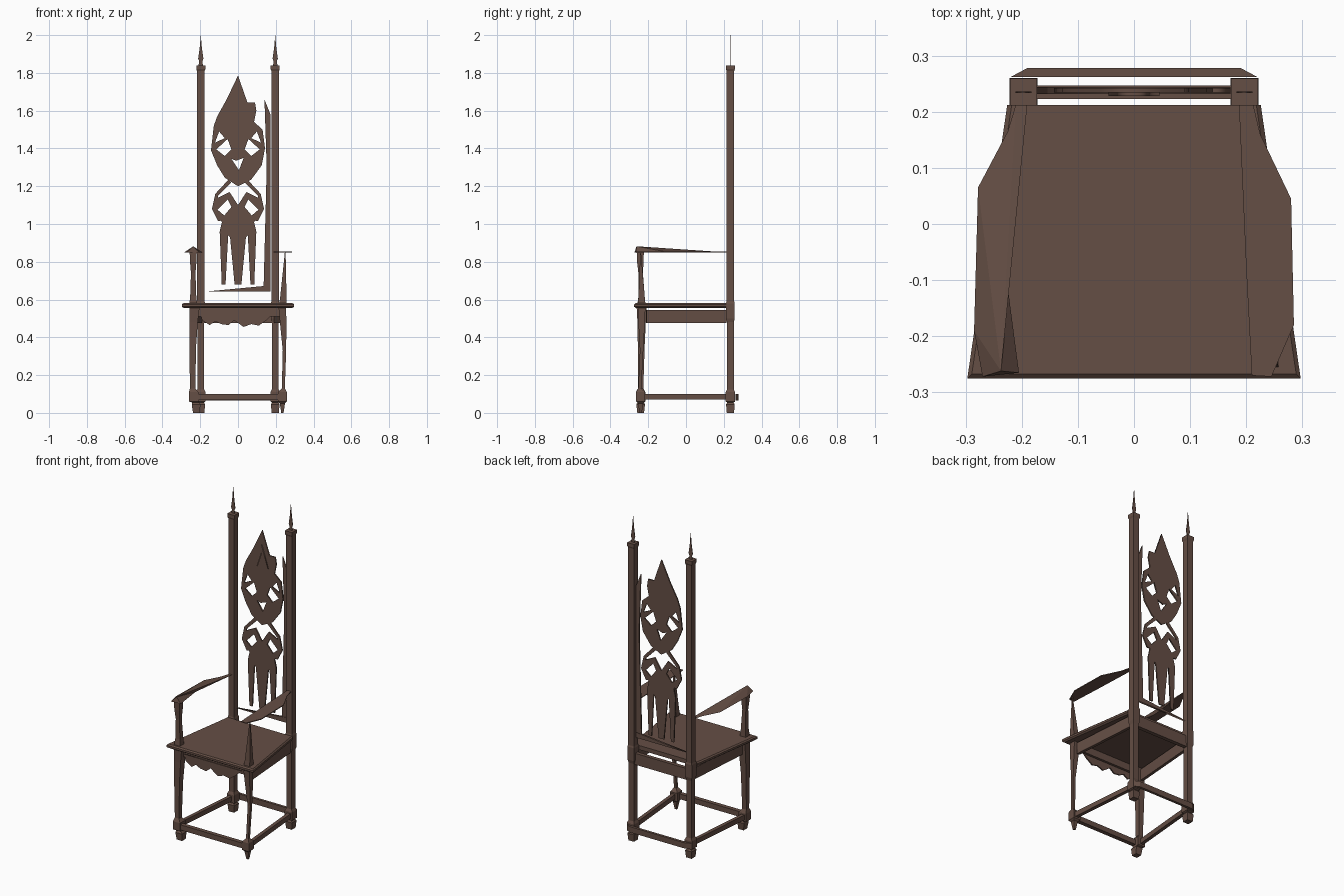
import bpy, bmesh, math
from mathutils import Matrix, Vector

cube = bpy.data.objects.get("Cube")
if cube:
    bpy.data.objects.remove(cube, do_unlink=True)

wood = bpy.data.materials.new("dark brown wood")
wood.use_nodes = True
COLOUR = (0.13, 0.077, 0.059, 1)
wood.diffuse_color = COLOUR
wood.node_tree.nodes["Principled BSDF"].inputs["Base Color"].default_value = COLOUR


def add(name, bm):
    bmesh.ops.recalc_face_normals(bm, faces=bm.faces)
    mesh = bpy.data.meshes.new(name)
    bm.to_mesh(mesh)
    bm.free()
    mesh.materials.append(wood)
    obj = bpy.data.objects.new(name, mesh)
    bpy.context.scene.collection.objects.link(obj)
    return obj


def loft(name, rings):
    """Skin equal-sized rings of points and cap both ends."""
    bm = bmesh.new()
    rows = [[bm.verts.new(p) for p in ring] for ring in rings]
    n = len(rows[0])
    for a, b in zip(rows, rows[1:]):
        for i in range(n):
            j = (i + 1) % n
            bm.faces.new((a[i], a[j], b[j], b[i]))
    bm.faces.new(rows[0])
    bm.faces.new(rows[-1])
    return add(name, bm)


def square(x, y, z, hx, hy):
    return [(x - hx, y - hy, z), (x + hx, y - hy, z), (x + hx, y + hy, z), (x - hx, y + hy, z)]


def column(name, profile):
    """Square turning; each profile row is x, y, z, half width."""
    return loft(name, [square(x, y, z, h, h) for x, y, z, h in profile])


def rail(name, start, end, half_width, z0, z1):
    """Straight bar between two plan points."""
    a, b = Vector(start), Vector(end)
    side = (b - a).orthogonal().normalized() * half_width
    plan = [a + side, b + side, b - side, a - side]
    return loft(name, [[(p.x, p.y, z) for p in plan] for z in (z0, z1)])


def plate(name, outlines, y, half_depth):
    """Upright fretwork plate; inner outlines become holes."""
    curve = bpy.data.curves.new(name, "CURVE")
    curve.dimensions = "2D"
    curve.fill_mode = "BOTH"
    curve.extrude = half_depth
    for points in outlines:
        spline = curve.splines.new("POLY")
        spline.points.add(len(points) - 1)
        for point, (x, z) in zip(spline.points, points):
            point.co = (x, z, 0, 1)
        spline.use_cyclic_u = True
    helper = bpy.data.objects.new(name + " helper", curve)
    bpy.context.scene.collection.objects.link(helper)
    graph = bpy.context.evaluated_depsgraph_get()
    mesh = bpy.data.meshes.new_from_object(helper.evaluated_get(graph))
    bm = bmesh.new()
    bm.from_mesh(mesh)
    bpy.data.objects.remove(helper, do_unlink=True)
    bpy.data.meshes.remove(mesh)
    bm.transform(Matrix.Translation((0, y, 0)) @ Matrix.Rotation(math.pi / 2, 4, "X"))
    return add(name, bm)


def mirrored(points):
    return points + [(-x, z) for x, z in reversed(points) if x]


def flip(points):
    return [(-x, z) for x, z in points]


# Back posts with flat spear finials
for s, side in ((-1, "right"), (1, "left")):
    x, y = s * 0.197, 0.235
    profile = [(0.0, .019), (.045, .023), (.055, .016), (.06, .025), (.11, .025), (.125, .018),
               (.48, .018), (.5, .023), (.58, .023), (.59, .02), (1.81, .02), (1.82, .024), (1.84, .024)]
    column(side + " back post", [(x, y, z, h) for z, h in profile])
    spear = mirrored([(0, 2.0), (-.006, 1.93), (-.014, 1.875), (-.008, 1.86), (-.012, 1.84)])
    plate(side + " finial", [[(x + px, pz) for px, pz in spear]], y, .0015)

# Front legs, the left one slimmer and pointed at the foot
column("right front leg", [(-.22, -.24, 0, .018), (-.222, -.24, .045, .023), (-.225, -.24, .055, .017),
       (-.235, -.24, .06, .025), (-.235, -.24, .11, .025), (-.24, -.24, .13, .014),
       (-.24, -.237, .35, .018), (-.235, -.235, .48, .022), (-.23, -.235, .555, .026)])
column("left front leg", [(.235, -.24, 0, .006), (.235, -.24, .05, .014), (.235, -.24, .06, .024),
       (.235, -.24, .11, .024), (.24, -.245, .13, .008), (.246, -.235, .33, .009),
       (.24, -.235, .46, .016), (.235, -.235, .555, .02)])

# Seat with a bevelled edge
levels = ((.555, .01), (.562, 0), (.574, 0), (.581, .008))
loft("seat", [[(-.297 + i, -.275 + i, z), (.297 - i, -.275 + i, z), (.226 - i, .212, z), (-.226 + i, .212, z)]
              for z, i in levels])

# Seat rails and low stretchers
for s, side in ((-1, "right"), (1, "left")):
    rail(side + " seat rail", (s * .232, -.21), (s * .2, .215), .009, .475, .545)
    rail(side + " stretcher", (s * .238, -.22), (s * .2, .22), .011, .07, .1)
rail("back seat rail", (-.18, .235), (.18, .235), .012, .475, .545)
rail("front seat rail", (-.22, -.225), (.22, -.225), .009, .51, .556)
rail("front stretcher", (-.235, -.25), (.235, -.25), .013, .068, .1)
loft("back stretcher", [[(-.22, .262, z), (.22, .262, z), (.19, .278, z), (-.19, .278, z)] for z in (.065, .1)])

# Scalloped apron
plate("front apron", [[(-.2, .53), (-.19, .49), (-.15, .465), (-.12, .485), (-.09, .47), (-.05, .465),
      (-.02, .49), (.03, .455), (.07, .47), (.11, .462), (.15, .49), (.19, .53)]], -.235, .004)

# Armrests and their supports
left_plan = [(.21, -.27), (.245, -.272), (.285, -.18), (.28, .045), (.225, .16), (.212, .215), (.187, .215), (.2, -.08)]
loft("left armrest", [[(x, y, z) for x, y in left_plan] for z in (.85, .855)])

right_plan = [(-.205, -.265), (-.228, -.09), (-.19, .215), (-.21, .215), (-.225, .165),
              (-.278, .065), (-.28, -.01), (-.285, -.19), (-.27, -.272)]
bm = bmesh.new()
rim = [bm.verts.new((x, y, .85)) for x, y in right_plan]
crest = bm.verts.new((-.237, -.262, .882))
bm.faces.new(rim)
for a, b in zip(rim, rim[1:] + rim[:1]):
    bm.faces.new((a, b, crest))
add("right armrest", bm)

column("right arm support", [(-.237, -.237, .58, .02), (-.237, -.235, .62, .016), (-.237, -.24, .74, .012),
       (-.237, -.242, .8, .017), (-.237, -.242, .855, .019)])
column("left arm support", [(.238, -.235, .58, .02), (.24, -.235, .61, .017), (.25, -.24, .85, .002)])

# Carved back panel: pointed head with pierced openings
head = [(0, 1.786), (-.06, 1.66), (-.11, 1.57), (-.128, 1.52), (-.143, 1.39), (-.11, 1.31), (-.07, 1.245),
        (0, 1.2), (.07, 1.235), (.125, 1.31), (.143, 1.4), (.13, 1.5), (.085, 1.54), (.097, 1.6),
        (.09, 1.643), (.05, 1.643)]
eye = [(-.115, 1.395), (-.055, 1.45), (-.035, 1.395), (-.07, 1.36)]
brow = [(-.122, 1.43), (-.1, 1.49), (-.07, 1.455)]
mouth = [(-.035, 1.345), (-.01, 1.335), (.03, 1.35), (.005, 1.285)]
plate("back panel head", [head, eye, flip(eye), brow, flip(brow), mouth], .238, .004)

# Raised gable and forelock on the head
plate("head gable", [[(0, 1.7), (-.045, 1.56), (-.03, 1.56), (0, 1.65), (.03, 1.56), (.045, 1.56)]], .232, .004)

# Side scrolls joining head and body
scroll = [(-.05, 1.235), (-.12, 1.16), (-.138, 1.08), (-.105, 1.015), (-.08, 1.02),
          (-.118, 1.085), (-.105, 1.15), (-.035, 1.22)]
for points, side in ((scroll, "right"), (flip(scroll), "left")):
    plate(side + " panel scroll", [points], .238, .004)

# Body with pierced wings and three long prongs
body = mirrored([(0, 1.1), (-.045, 1.17), (-.115, 1.135), (-.12, 1.07), (-.085, 1.01), (-.097, .96),
                 (-.086, .68), (-.066, .68), (-.052, .94), (-.042, .93), (-.018, .68)])
wing = [(-.108, 1.075), (-.055, 1.13), (-.035, 1.09), (-.073, 1.045)]
plate("back panel body", [body, wing, flip(wing)], .238, .004)

# Remaining frame slats beside and below the panel
plate("left frame slat", [[(.14, 1.66), (.172, 1.58), (.172, .645), (.135, .645), (.152, 1.3)]], .238, .004)
plate("lower frame slat", [[(-.175, .642), (.172, .642), (.172, .675)]], .238, .006)
